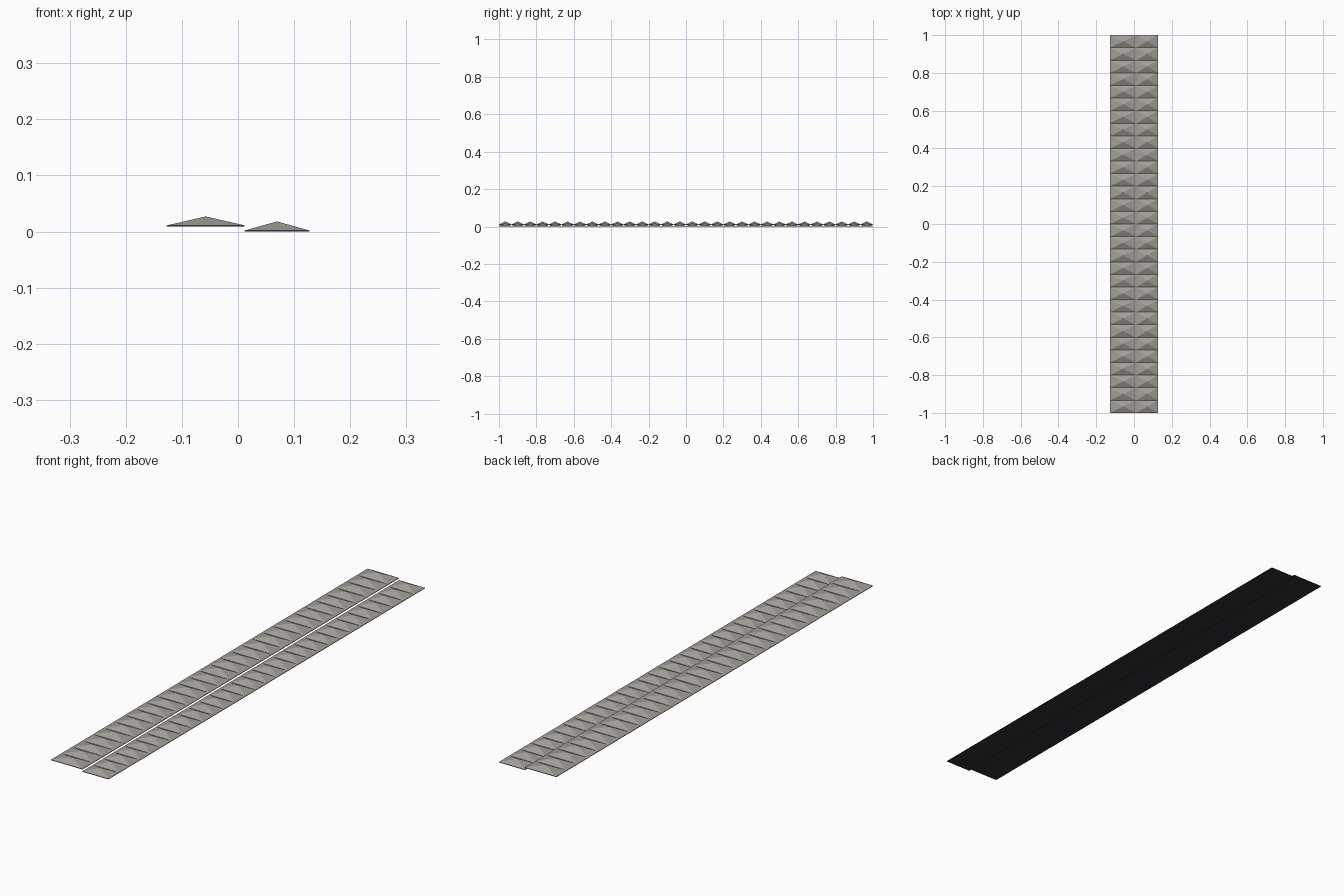
import bpy
import bmesh

if "Cube" in bpy.data.objects:
    bpy.data.objects.remove(bpy.data.objects["Cube"])

ROWS = 30
LENGTH = 2.0
STEP = LENGTH / ROWS


def material(name, color):
    m = bpy.data.materials.new(name)
    m.diffuse_color = color
    m.use_nodes = True
    m.node_tree.nodes["Principled BSDF"].inputs["Base Color"].default_value = m.diffuse_color
    return m


def add_object(name, bm, mat):
    bmesh.ops.recalc_face_normals(bm, faces=bm.faces)
    mesh = bpy.data.meshes.new(name)
    bm.to_mesh(mesh)
    bm.free()
    mesh.materials.append(mat)
    obj = bpy.data.objects.new(name, mesh)
    bpy.context.collection.objects.link(obj)


stone = material("warm_grey", (0.36, 0.34, 0.31, 1))
dark = material("dark_backing", (0.03, 0.03, 0.035, 1))


def strip(name, x0, x1, z, backing=0.002, height=0.016):
    # Thin dark backing plate
    bm = bmesh.new()
    bmesh.ops.create_cube(bm, size=1)
    bmesh.ops.scale(bm, vec=(x1 - x0, LENGTH, backing), verts=bm.verts)
    bmesh.ops.translate(bm, vec=((x0 + x1) / 2, 0, z + backing / 2), verts=bm.verts)
    add_object(name + "_backing", bm, dark)

    # Row of low four-sided pyramid studs
    bm = bmesh.new()
    base = z + backing
    for i in range(ROWS):
        y0 = -LENGTH / 2 + i * STEP
        y1 = y0 + STEP
        ring = [bm.verts.new((x, y, base))
                for x, y in ((x0, y0), (x1, y0), (x1, y1), (x0, y1))]
        apex = bm.verts.new(((x0 + x1) / 2, (y0 + y1) / 2, base + height))
        bm.faces.new(ring[::-1])
        for k in range(4):
            bm.faces.new((ring[k], ring[(k + 1) % 4], apex))
    add_object(name + "_studs", bm, stone)


# Wider raised strip on the left, narrower low strip on the right
strip("upper_strip", -0.127, 0.012, 0.009)
strip("lower_strip", 0.012, 0.127, 0.0)
